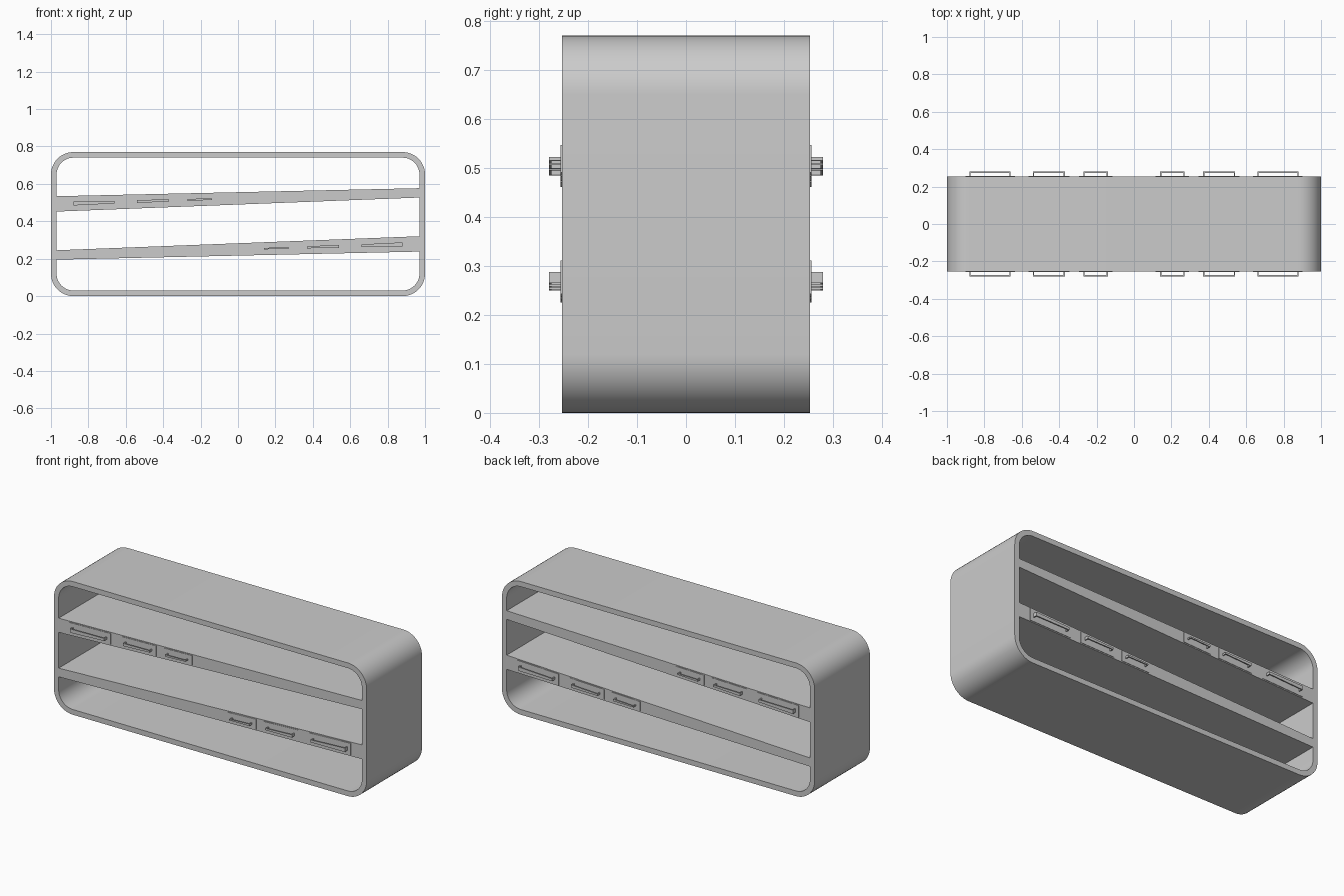
import bpy, bmesh, math

if "Cube" in bpy.data.objects:
    bpy.data.objects.remove(bpy.data.objects["Cube"])

D = 0.253          # half depth of the body
H = 0.77           # height
PIVOT = 0.386      # height about which the lower shelf mirrors the upper


def finish(name, bm):
    bmesh.ops.recalc_face_normals(bm, faces=bm.faces)
    me = bpy.data.meshes.new(name)
    bm.to_mesh(me)
    bm.free()
    ob = bpy.data.objects.new(name, me)
    bpy.context.collection.objects.link(ob)
    return ob


def prism(bm, pts, y0, y1):
    """Extrude an x-z outline from y0 to y1."""
    a = [bm.verts.new((x, y0, z)) for x, z in pts]
    b = [bm.verts.new((x, y1, z)) for x, z in pts]
    bm.faces.new(a)
    bm.faces.new(b)
    for i in range(len(a)):
        j = (i + 1) % len(a)
        bm.faces.new((a[i], a[j], b[j], b[i]))


def rounded(inset, r, n=12):
    """Rounded rectangle outline of the case, moved inward by inset."""
    pts = []
    for k, (sx, sz) in enumerate([(1, 1), (-1, 1), (-1, -1), (1, -1)]):
        cx, cz = sx * (1 - inset - r), H / 2 + sz * (H / 2 - inset - r)
        for i in range(n + 1):
            t = math.pi / 2 * (k + i / n)
            pts.append((cx + r * math.cos(t), cz + r * math.sin(t)))
    return pts


# Rounded outer case: a ring of four linked loops
bm = bmesh.new()
loops = []
for inset, r, y in [(0, 0.12, -D), (0, 0.12, D), (0.03, 0.09, D), (0.03, 0.09, -D)]:
    loops.append([bm.verts.new((x, y, z)) for x, z in rounded(inset, r)])
for k in range(4):
    p, q = loops[k], loops[(k + 1) % 4]
    for i in range(len(p)):
        j = (i + 1) % len(p)
        bm.faces.new((p[i], p[j], q[j], q[i]))
case = finish("outer_case", bm)
bpy.context.view_layer.objects.active = case
case.select_set(True)
bpy.ops.object.shade_smooth_by_angle(angle=math.radians(30))


# Sloping edges of the upper shelf
def bottom(x):
    return 0.452 + 0.075 * (x + 0.97) / 1.94


def top(x):
    return 0.534 + 0.043 * (x + 0.97) / 1.94


def strip(x0, x1, lo, hi):
    return [(x0, lo(x0)), (x1, lo(x1)), (x1, hi(x1)), (x0, hi(x0))]


# Panel start, panel end, handle start, handle end, handle height
drawers = [(-0.90, -0.635, -0.88, -0.66, 0.022),
           (-0.565, -0.345, -0.54, -0.37, 0.016),
           (-0.295, -0.115, -0.27, -0.14, 0.011)]

for level in ("upper", "lower"):
    def place(pts):
        if level == "upper":
            return pts
        return [(-x, 2 * PIVOT - z) for x, z in pts]

    # Tapered shelf
    bm = bmesh.new()
    prism(bm, place(strip(-0.97, 0.97, bottom, top)), -D, D)
    finish(level + "_shelf", bm)

    for n, (p0, p1, h0, h1, h) in enumerate(drawers, 1):
        for side, s in (("front", -1), ("back", 1)):
            # Thin drawer front
            bm = bmesh.new()
            panel = strip(p0, p1, lambda x: bottom(x) + 0.006, lambda x: top(x) - 0.006)
            prism(bm, place(panel), s * (D - 0.002), s * (D + 0.003))
            finish(f"{level}_{side}_drawer_{n}", bm)

            # Handle: slim tapered bar on two end posts
            def half(x):
                return h / 2 * (1 - 0.35 * (x - h0) / (h1 - h0))

            def mid(x):
                return (bottom(x) + top(x)) / 2

            bm = bmesh.new()
            for a, b, ya, yb in [(h0, h1, D + 0.021, D + 0.027),
                                 (h0, h0 + 0.006, D + 0.002, D + 0.021),
                                 (h1 - 0.006, h1, D + 0.002, D + 0.021)]:
                bar = strip(a, b, lambda x: mid(x) - half(x), lambda x: mid(x) + half(x))
                prism(bm, place(bar), s * ya, s * yb)
            finish(f"{level}_{side}_handle_{n}", bm)
